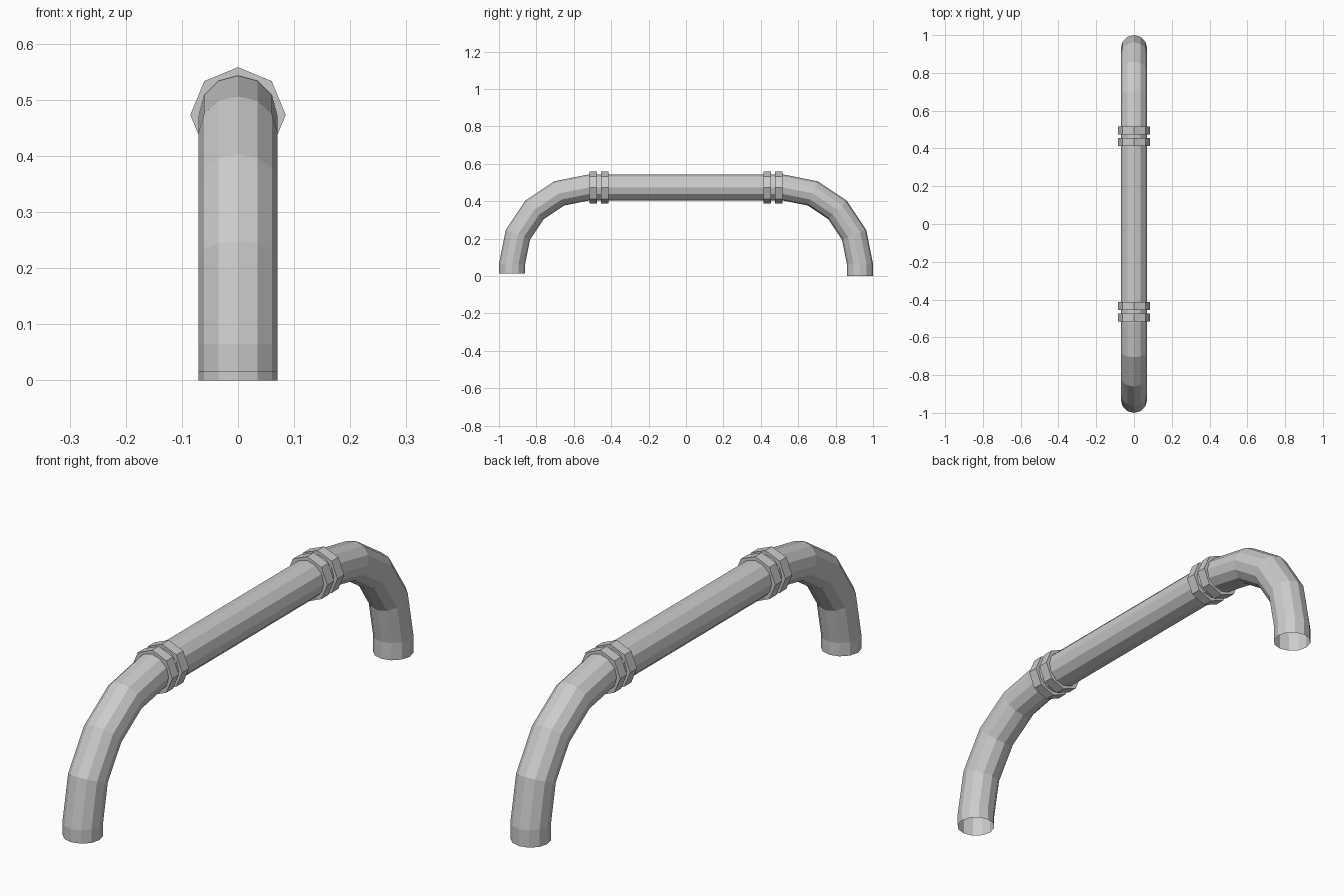
import bpy, bmesh, math
from mathutils import Vector

if "Cube" in bpy.data.objects:
    bpy.data.objects.remove(bpy.data.objects["Cube"])

PIPE_R, AXIS_Z = 0.07, 0.473          # pipe radius, height of the straight run
BEND_R, BEND_Y, BEND_Z = 0.408, 0.522, 0.065


def sweep(name, stations, radius, sides, capped=False):
    """Tube through stations (y, z, angle); angle gives the ring's outward direction in the YZ plane."""
    bm = bmesh.new()
    rings = []
    for y, z, ang in stations:
        out = Vector((0, math.cos(ang), math.sin(ang)))
        ring = []
        for i in range(sides):
            a = 2 * math.pi * i / sides
            p = Vector((0, y, z)) + radius * (math.cos(a) * out + math.sin(a) * Vector((1, 0, 0)))
            ring.append(bm.verts.new(p))
        rings.append(ring)
    for r0, r1 in zip(rings, rings[1:]):
        for i in range(sides):
            j = (i + 1) % sides
            bm.faces.new((r0[i], r0[j], r1[j], r1[i]))
    if capped:
        bm.faces.new(rings[0])
        bm.faces.new(rings[-1])
    bmesh.ops.recalc_face_normals(bm, faces=bm.faces)
    # open tubes: make sure the outside faces outward
    if not capped:
        f = bm.faces[:][0]
        mid = sum((v.co for v in rings[0] + rings[1]), Vector()) / (2 * sides)
        if f.normal.dot(f.calc_center_median() - mid) < 0:
            bmesh.ops.reverse_faces(bm, faces=bm.faces)
    me = bpy.data.meshes.new(name)
    bm.to_mesh(me)
    bm.free()
    ob = bpy.data.objects.new(name, me)
    bpy.context.collection.objects.link(ob)
    return ob


up = math.pi / 2

# straight middle pipe
sweep("straight_pipe", [(-BEND_Y, AXIS_Z, up), (BEND_Y, AXIS_Z, up)], PIPE_R, 12)

for side, label, foot_z in ((1, "back", 0.0), (-1, "front", 0.015)):
    # quarter bend with a short open foot
    base = 0 if side > 0 else math.pi
    stations = [(side * (BEND_Y + BEND_R), foot_z, base)]
    for k in range(5):
        a = base + side * k * math.pi / 8
        stations.append((side * BEND_Y + BEND_R * math.cos(a), BEND_Z + BEND_R * math.sin(a), a))
    sweep(label + "_elbow", stations, PIPE_R, 12)

    # pair of octagonal collars at the joint
    for part, y0, y1 in (("inner", 0.414, 0.455), ("outer", 0.475, 0.515)):
        sweep(f"{label}_{part}_collar", [(side * y0, AXIS_Z, up), (side * y1, AXIS_Z, up)],
              0.085, 8, capped=True)
